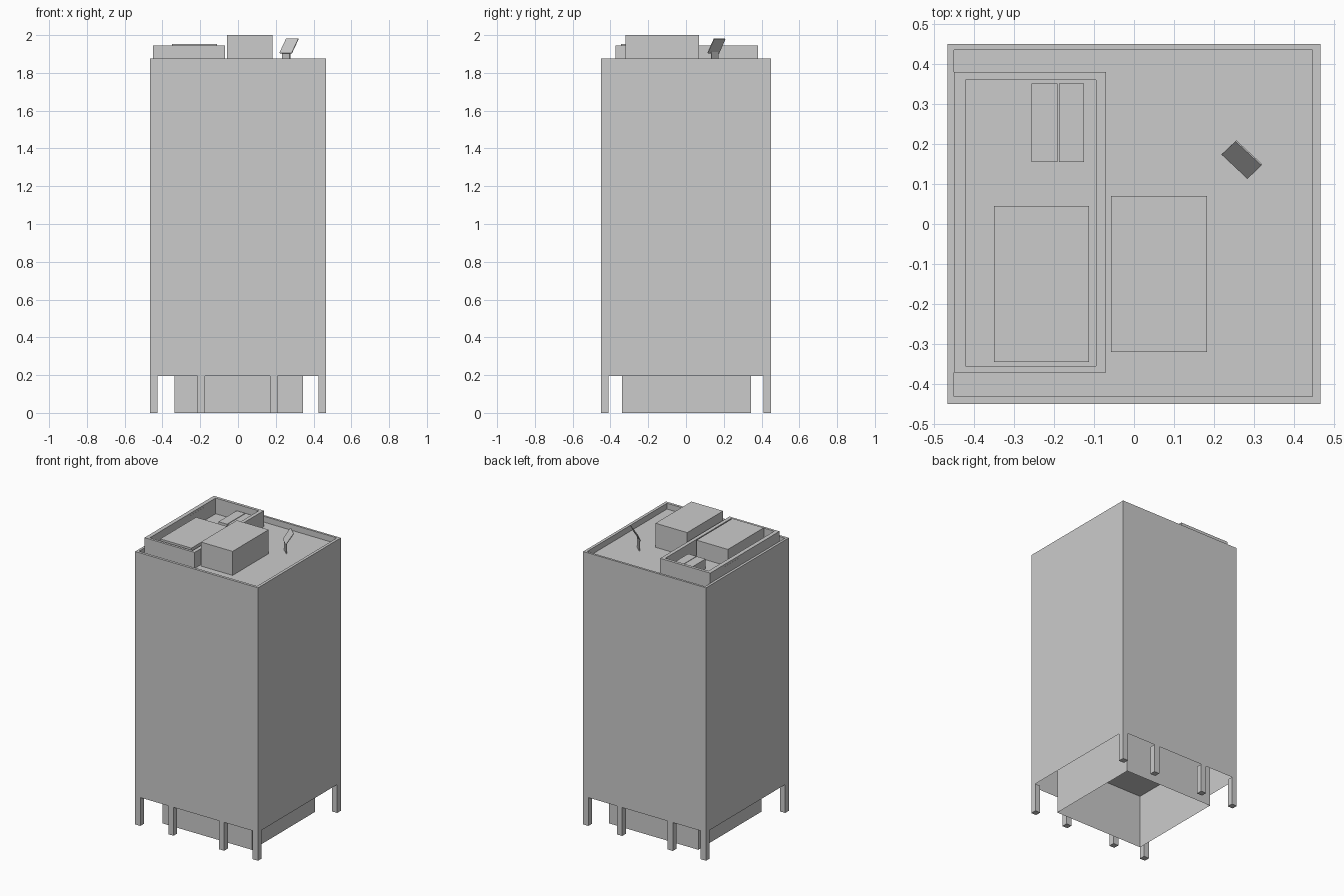
import bpy, bmesh
from mathutils import Vector

if "Cube" in bpy.data.objects:
    bpy.data.objects.remove(bpy.data.objects["Cube"])

ROOF, TOP, SOFFIT = 1.835, 1.875, 0.195


def finish(name, bm, color=None):
    mesh = bpy.data.meshes.new(name)
    bm.normal_update()
    bm.to_mesh(mesh)
    bm.free()
    obj = bpy.data.objects.new(name, mesh)
    bpy.context.collection.objects.link(obj)
    if color:
        mat = bpy.data.materials.new(name + "_paint")
        mat.diffuse_color = color
        mat.use_nodes = True
        mat.node_tree.nodes["Principled BSDF"].inputs["Base Color"].default_value = mat.diffuse_color
        mesh.materials.append(mat)
    return obj


def box_bm(x, y, z, open_bottom=False):
    bm = bmesh.new()
    bmesh.ops.create_cube(bm, size=1)
    for v in bm.verts:
        for i, r in enumerate((x, y, z)):
            v.co[i] = r[0] if v.co[i] < 0 else r[1]
    bm.normal_update()
    if open_bottom:
        bmesh.ops.delete(bm, geom=[f for f in bm.faces if f.normal.z < -0.5], context='FACES')
    return bm


def box(name, x, y, z, open_bottom=False, color=None):
    return finish(name, box_bm(x, y, z, open_bottom), color)


def walled_box(name, x, y, z, inner_x, inner_y, floor):
    """Open-bottomed box whose top is a rim around a sunken floor."""
    bm = box_bm(x, y, z, True)
    top = next(f for f in bm.faces if f.normal.z > 0.5)
    cx, cy = sum(x) / 2, sum(y) / 2
    bmesh.ops.inset_region(bm, faces=[top], thickness=0.01)
    verts = list(top.verts)
    for v in verts:
        v.co.x = inner_x[0] if v.co.x < cx else inner_x[1]
        v.co.y = inner_y[0] if v.co.y < cy else inner_y[1]
    new = bmesh.ops.extrude_discrete_faces(bm, faces=[top])["faces"][0]
    for v in new.verts:
        v.co.z = floor
    return finish(name, bm)


# Tower shell with parapet, open underneath
walled_box("tower", (-0.467, 0.467), (-0.45, 0.45), (SOFFIT, TOP),
           (-0.45, 0.447), (-0.432, 0.435), ROOF)

# Recessed hollow ground floor core
box("ground_floor_core", (-0.335, 0.345), (-0.34, 0.345), (0, 0.37), open_bottom=True)

# Front and back rows of legs
for row, y in (("front", (-0.45, -0.41)), ("back", (0.41, 0.45))):
    for i, x in enumerate((-0.467, -0.215, 0.17, 0.427)):
        box(f"{row}_leg_{i + 1}", (x, x + 0.04), y, (0, SOFFIT))

# Walled plant enclosure with a pale louvre in its outer wall
walled_box("plant_enclosure", (-0.45, -0.07), (-0.372, 0.38), (ROOF, 1.945),
           (-0.422, -0.095), (-0.355, 0.36), ROOF + 0.002)
box("enclosure_louvre", (-0.451, -0.421), (0.075, 0.235), (1.88, 1.93), color=(1, 1, 1, 1))

# Roof units
box("large_unit", (-0.35, -0.112), (-0.345, 0.045), (ROOF, 1.953))
box("small_unit_left", (-0.257, -0.192), (0.155, 0.352), (ROOF, 1.905))
box("small_unit_right", (-0.188, -0.125), (0.155, 0.352), (ROOF, 1.905))
box("lift_housing", (-0.058, 0.183), (-0.32, 0.07), (ROOF, 2.0))


# Tilted panel on a flat post
def slab(name, corners, thickness):
    bm = bmesh.new()
    bm.faces.new([bm.verts.new(Vector(c)) for c in corners])
    obj = finish(name, bm)
    solid = obj.modifiers.new("thickness", 'SOLIDIFY')
    solid.thickness = thickness
    solid.offset = 0


slab("tilted_panel", [(0.22, 0.175, 1.905), (0.285, 0.114, 1.905),
                      (0.32, 0.148, 1.98), (0.255, 0.208, 1.98)], 0.004)
slab("panel_post", [(0.235, 0.171, ROOF), (0.275, 0.134, ROOF),
                    (0.275, 0.134, 1.91), (0.235, 0.171, 1.91)], 0.006)
